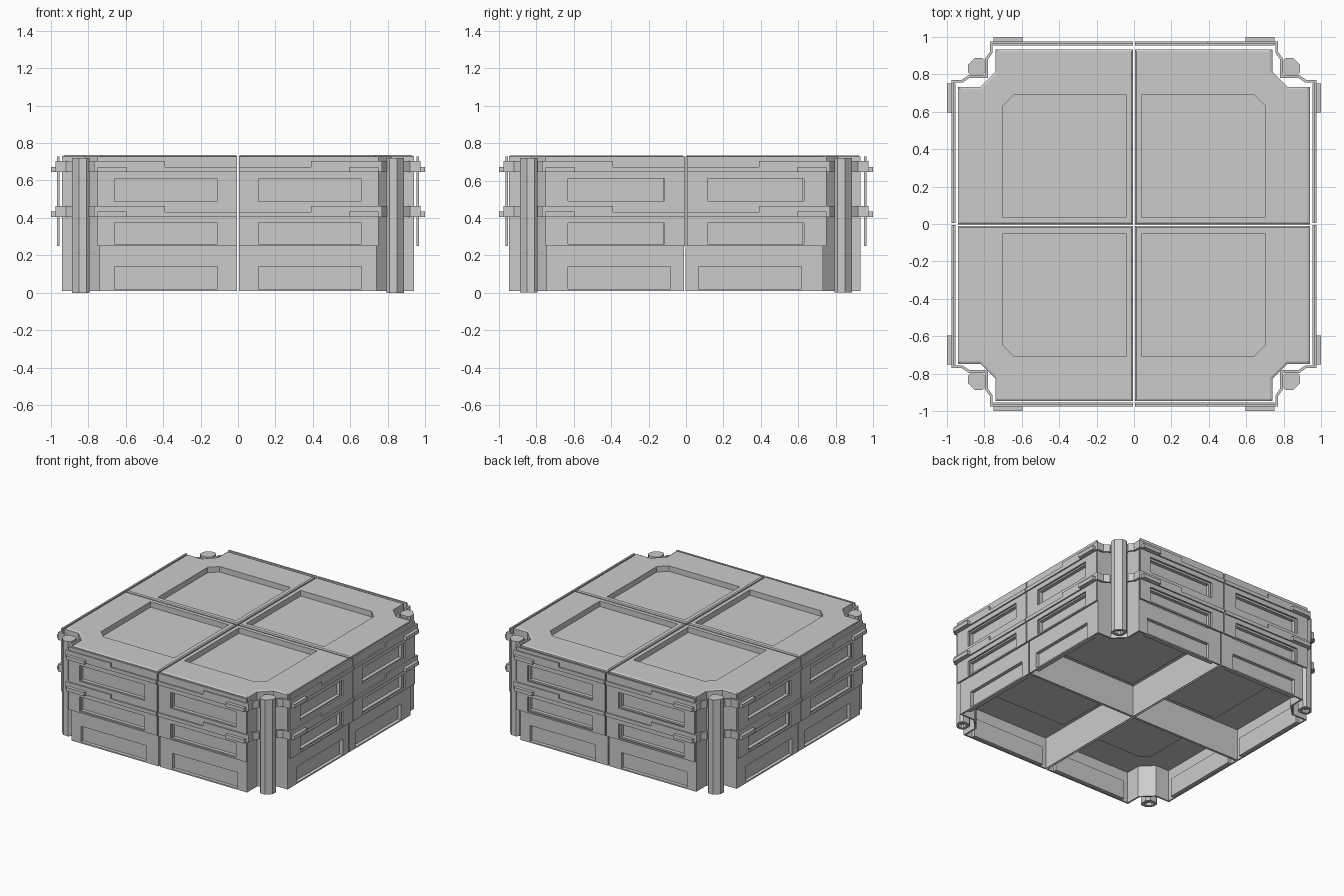
import bpy, bmesh

if "Cube" in bpy.data.objects:
    bpy.data.objects.remove(bpy.data.objects["Cube"])


def loft(bm, rings):
    """Closed solid through matching polygons given as (points, z)."""
    loops = [[bm.verts.new((x, y, z)) for x, y in pts] for pts, z in rings]
    n = len(loops[0])
    faces = [bm.faces.new(loops[0]), bm.faces.new(loops[-1])]
    for a, b in zip(loops, loops[1:]):
        for i in range(n):
            j = (i + 1) % n
            faces.append(bm.faces.new((a[i], a[j], b[j], b[i])))
    bmesh.ops.recalc_face_normals(bm, faces=faces)


def prism(bm, pts, z0, z1):
    loft(bm, [(pts, z0), (pts, z1)])


def box(bm, x0, x1, y0, y1, z0, z1):
    prism(bm, [(x0, y0), (x1, y0), (x1, y1), (x0, y1)], z0, z1)


def side_box(bm, x0, x1, y0, y1, z0, z1):
    """Box on the y side plus its twin on the x side of the quadrant."""
    box(bm, x0, x1, y0, y1, z0, z1)
    box(bm, y0, y1, x0, x1, z0, z1)


def make(name, build):
    bm = bmesh.new()
    build(bm)
    me = bpy.data.meshes.new(name)
    bm.to_mesh(me)
    bm.free()
    ob = bpy.data.objects.new(name, me)
    bpy.context.collection.objects.link(ob)
    return ob


def finish(ob, cutters=(), shift=0.0):
    """Cut the quadrant part, then mirror it into all four quadrants."""
    for c in cutters:
        m = ob.modifiers.new("cut", 'BOOLEAN')
        m.operation, m.solver, m.object = 'DIFFERENCE', 'EXACT', c
    m = ob.modifiers.new("mirror", 'MIRROR')
    m.use_axis[0] = m.use_axis[1] = True
    m.use_mirror_merge = False
    bpy.context.view_layer.objects.active = ob
    for name in [m.name for m in ob.modifiers]:
        bpy.ops.object.modifier_apply(modifier=name)
    ob.location.y = shift


GAP = 0.005
SHIFT = -0.007
# Window rows: z range, then the range along the left and right sides
WINDOWS = [(0.02, 0.14, 0.075, 0.625), (0.26, 0.372, 0.115, 0.63),
           (0.49, 0.61, 0.115, 0.63)]


def outline(t, i):
    """Quadrant outline with notched corner: t insets outside, i inside."""
    a, b, c, g = 0.94 - t, 0.74 - t, 0.82 - 0.41 * t, GAP + i
    return [(g, g), (a, g), (a, b), (c, b), (b, c), (b, a), (g, a)]


def panel(lo, hi, ch):
    return [(lo, lo), (hi, lo), (hi, hi - ch), (hi - ch, hi), (lo, hi)]


# Cutters: side windows, hollow underside, top recess
def window_cut(bm):
    for z0, z1, y0, y1 in WINDOWS:
        box(bm, 0.11, 0.66, 0.914, 1.1, z0, z1)
        box(bm, 0.914, 1.1, y0, y1, z0, z1)


def hollow_cut(bm):
    prism(bm, outline(0.012, 0.004), -0.1, 0.25)
    prism(bm, panel(0.043, 0.70, 0.06), 0.693, 0.8)


windows = make("window_cutter", window_cut)
hollows = make("hollow_cutter", hollow_cut)
for c in (windows, hollows):
    c.hide_render = True


# Main block: four hollow tiles with a small step round the top
def tile(bm):
    loft(bm, [(outline(0, 0), 0.01), (outline(0, 0), 0.729),
              (outline(0.012, 0.008), 0.735)])


finish(make("block_tiles", tile), (hollows, windows), SHIFT)


# Trays behind the lowest windows and the panel under each ceiling
def backing(bm):
    side_box(bm, 0.06, 0.672, 0.902, 0.935, 0.012, 0.152)


finish(make("window_trays", backing), (windows,), SHIFT)
finish(make("ceiling_panels",
            lambda bm: prism(bm, panel(0.04, 0.70, 0.06), 0.242, 0.252)), (), SHIFT)


# Thin outer plates with window openings
def plates(bm):
    side_box(bm, GAP, 0.75, 0.953, 0.966, 0.25, 0.728)


finish(make("side_plates", plates), (windows,))


# Two tiers of trim: low centre rail, stepped corner band, raised pads
def trim(bm):
    half = [(0.39, 0.976), (0.77, 0.976), (0.77, 0.92), (0.795, 0.885), (0.795, 0.795)]
    inner = [(0.39, 0.962), (0.755, 0.962), (0.755, 0.916), (0.781, 0.88), (0.781, 0.781)]
    outer = half + [(y, x) for x, y in half[-2::-1]]
    back = inner + [(y, x) for x, y in inner[-2::-1]]
    for z in (0.645, 0.405):
        side_box(bm, GAP, 0.39, 0.962, 0.976, z, z + 0.027)
        prism(bm, outer + back[::-1], z, z + 0.058)
        side_box(bm, 0.595, 0.75, 0.974, 1.0, z, z + 0.028)


finish(make("trim_bands", trim))


# Corner posts with chamfered edges and a socket underneath
def post(bm):
    pts = [(0.887, 0.81), (0.887, 0.85), (0.85, 0.887), (0.81, 0.887),
           (0.793, 0.87), (0.793, 0.815), (0.815, 0.793), (0.87, 0.793)]

    def ring(s):
        return [(0.843 + s * (x - 0.843), 0.843 + s * (y - 0.843)) for x, y in pts]
    loft(bm, [(ring(0.55), 0.025), (ring(0.55), 0.0), (pts, 0.0), (pts, 0.72)])


finish(make("corner_posts", post))

for c in (windows, hollows):
    bpy.data.objects.remove(c)
